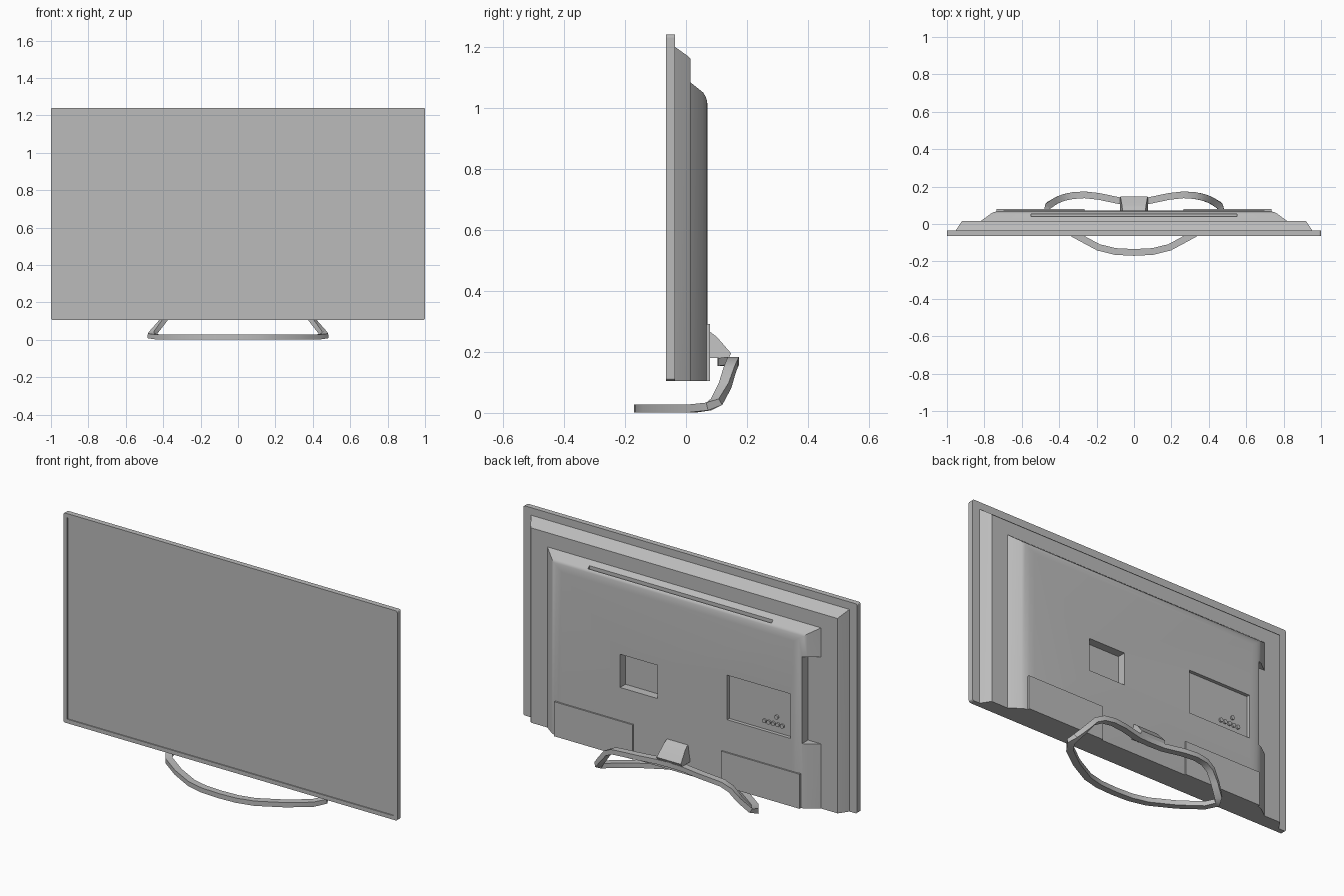
import bpy
import bmesh
import math
from mathutils import Vector

cube = bpy.data.objects.get("Cube")
if cube:
    bpy.data.objects.remove(cube, do_unlink=True)

grey = bpy.data.materials.new("grey plastic")
grey.use_nodes = True
grey.diffuse_color = (0.5, 0.5, 0.5, 1)
grey.node_tree.nodes["Principled BSDF"].inputs["Base Color"].default_value = (0.5, 0.5, 0.5, 1)


def finish(bm, name, angle=30):
    bmesh.ops.recalc_face_normals(bm, faces=bm.faces)
    mesh = bpy.data.meshes.new(name)
    bm.to_mesh(mesh)
    bm.free()
    mesh.materials.append(grey)
    obj = bpy.data.objects.new(name, mesh)
    bpy.context.collection.objects.link(obj)
    smooth(obj, angle)
    return obj


def activate(obj):
    bpy.ops.object.select_all(action="DESELECT")
    obj.select_set(True)
    bpy.context.view_layer.objects.active = obj


def smooth(obj, angle=30):
    activate(obj)
    bpy.ops.object.shade_smooth_by_angle(angle=math.radians(angle))


def skin(bm, rings, closed=False):
    """Join equal rings of points with quads."""
    loops = [[bm.verts.new(p) for p in ring] for ring in rings]
    pairs = list(zip(loops, loops[1:]))
    if closed:
        pairs.append((loops[-1], loops[0]))
    else:
        bm.faces.new(loops[0])
        bm.faces.new(loops[-1])
    for a, b in pairs:
        for i in range(len(a)):
            j = (i + 1) % len(a)
            bm.faces.new((a[i], a[j], b[j], b[i]))


def shell(name, sections, bottom):
    """Stack of rectangles: (y, half width, top)."""
    bm = bmesh.new()
    skin(bm, [[(-w, y, bottom), (w, y, bottom), (w, y, top), (-w, y, top)]
              for y, w, top in sections])
    return finish(bm, name, 35)


def box(name, x, y, z):
    bm = bmesh.new()
    skin(bm, [[(x[0], q, z[0]), (x[1], q, z[0]), (x[1], q, z[1]), (x[0], q, z[1])] for q in y])
    return finish(bm, name)


def cut(obj, x, y, z):
    cutter = box("cutter", x, y, z)
    cutter.hide_render = True
    mod = obj.modifiers.new("cut", "BOOLEAN")
    mod.operation = "DIFFERENCE"
    mod.solver = "EXACT"
    mod.object = cutter
    activate(obj)
    bpy.ops.object.modifier_apply(modifier=mod.name)
    bpy.data.objects.remove(cutter, do_unlink=True)


BOTTOM, TOP = 0.105, 1.24

# Screen panel with softened corners and a shallow inset display
panel = box("screen_panel", (-1, 1), (-0.065, -0.036), (BOTTOM, TOP))
bm = bmesh.new()
bm.from_mesh(panel.data)
corners = [e for e in bm.edges if abs(e.verts[0].co.y - e.verts[1].co.y) > 0.01]
bmesh.ops.bevel(bm, geom=corners, offset=0.01, segments=3, affect="EDGES", profile=0.5)
front = min(bm.faces, key=lambda f: f.calc_center_median().y)
bmesh.ops.inset_region(bm, faces=[front], thickness=0.022, depth=0)
bmesh.ops.inset_region(bm, faces=[front], thickness=0.002, depth=-0.005)
bm.to_mesh(panel.data)
bm.free()
smooth(panel)

# Chamfered rear frame
shell("rear_frame", [(-0.037, 0.955, 1.2), (0.008, 0.925, 1.168), (0.015, 0.918, 1.16)], BOTTOM)

# Raised back housing with rounded shoulders
housing = shell("back_housing", [(0.01, 0.825, 1.088), (0.015, 0.82, 1.083), (0.056, 0.765, 1.05),
                                 (0.064, 0.748, 1.037), (0.069, 0.725, 1.022),
                                 (0.071, 0.695, 1.0)], BOTTOM)
cut(housing, (0.12, 0.345), (0.025, 0.1), (0.47, 0.65))       # mount recess
cut(housing, (-0.677, -0.296), (0.052, 0.1), (0.467, 0.708))  # connector recess
cut(housing, (-0.9, -0.742), (0.0155, 0.1), (0.455, 0.925))   # side port notch
cut(housing, (-0.55, 0.55), (0.04, 0.054), (1.04, 1.2))       # vent slot
smooth(housing)

# Round sockets in the connector recess
sockets = [(-0.508 - 0.027 * i, 0.512) for i in range(5)] + [(-0.582, 0.552)]
for i, (x, z) in enumerate(sockets):
    bpy.ops.mesh.primitive_cylinder_add(vertices=16, radius=0.011, depth=0.012,
                                        location=(x, 0.055, z), rotation=(math.pi / 2, 0, 0))
    socket = bpy.context.object
    socket.name = f"socket_{i + 1}"
    socket.data.materials.append(grey)
    smooth(socket)

# Lower raised pads on both sides
for side, label in ((1, "left"), (-1, "right")):
    box(f"{label}_lower_pad", sorted((side * 0.265, side * 0.735)), (0.06, 0.079), (BOTTOM, 0.292))

# Wedge neck joining housing and stand
bm = bmesh.new()
profile = [(0.06, 0.18), (0.14, 0.18), (0.148, 0.195), (0.1, 0.25), (0.08, 0.265), (0.06, 0.27)]
skin(bm, [[(s * (0.075 - 0.15 * (z - 0.18)), y, z) for y, z in profile] for s in (-1, 1)])
finish(bm, "stand_neck")

# Looped stand: flat front bow, legs rising to a rear bar
half = [(0, -0.152, 0.014), (0.1, -0.147, 0.014), (0.19, -0.125, 0.014), (0.32, -0.055, 0.014),
        (0.43, 0.025, 0.015), (0.466, 0.075, 0.021), (0.455, 0.1, 0.036), (0.41, 0.128, 0.09),
        (0.37, 0.143, 0.14), (0.325, 0.152, 0.163), (0.265, 0.156, 0.17), (0.19, 0.148, 0.17),
        (0.08, 0.125, 0.167), (0, 0.122, 0.167)]
path = [Vector(p) for p in half] + [Vector((-x, y, z)) for x, y, z in half[-2:0:-1]]
rings = []
for i, p in enumerate(path):
    along = (path[(i + 1) % len(path)] - path[i - 1]).normalized()
    across = along.cross(Vector((0, 0, 1))).normalized()
    up = across.cross(along)
    rings.append([p + across * 0.018 * a + up * 0.013 * b
                  for a, b in ((-1, -1), (1, -1), (1, 1), (-1, 1))])
bm = bmesh.new()
skin(bm, rings, closed=True)
finish(bm, "stand_loop")
